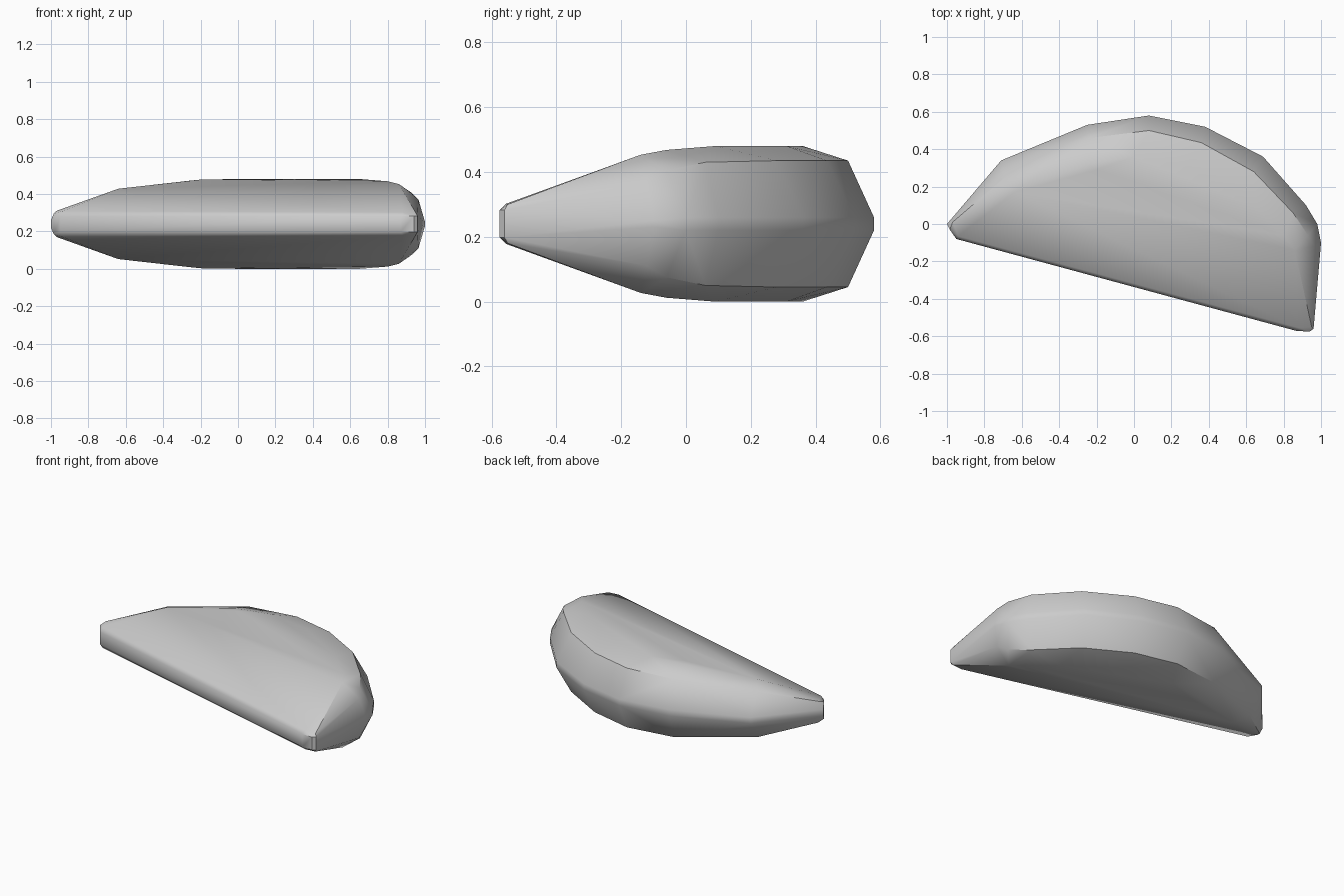
import bpy, bmesh

if "Cube" in bpy.data.objects:
    bpy.data.objects.remove(bpy.data.objects["Cube"])

MID = 0.24  # mirror plane height

# Each profile point: x, y, half height above the mirror plane
rind = [(-1, 0, .02), (-.71, .34, .02), (-.25, .53, .02), (.08, .58, .02),
        (.38, .52, .02), (.69, .36, .02), (.92, .10, .02), (.98, 0, .02), (1, -.10, .01)]
shoulder = [(-.69, .25, .15), (-.24, .46, .19), (.08, .50, .195), (.36, .435, .195),
            (.64, .28, .195), (.85, .06, .19), (.93, -.06, .165), (.965, -.12, .13)]
crest = [(-.64, .17, .188), (-.25, .32, .232), (-.2, .29, .237), (0, .36, .24),
         (.28, .31, .24), (.65, .09, .24), (.80, -.06, .228), (.86, -.14, .213)]
front_edge = [(-.97, .01, .07), (-.985, -.03, .055), (-.94, -.065, .068), (-.95, -.08, .04),
              (.87, -.572, .042), (.94, -.575, .042), (.96, -.56, .042),
              (.88, -.555, .062), (.95, -.55, .06)]

# Wedge body: convex skin over the mirrored profiles
bm = bmesh.new()
for x, y, h in rind + shoulder + crest + front_edge:
    for s in (1, -1):
        bm.verts.new((x, y, MID + s * h))
hull = bmesh.ops.convex_hull(bm, input=bm.verts[:])
loose = [v for v in bm.verts if not v.link_faces]
bmesh.ops.delete(bm, geom=loose, context='VERTS')
bmesh.ops.dissolve_limit(bm, angle_limit=0.02, verts=bm.verts[:], edges=bm.edges[:])
bmesh.ops.recalc_face_normals(bm, faces=bm.faces[:])
mesh = bpy.data.meshes.new("wedge")
bm.to_mesh(mesh)
bm.free()
wedge = bpy.data.objects.new("wedge", mesh)
bpy.context.collection.objects.link(wedge)

# Soft shading across the shallow facets
bpy.context.view_layer.objects.active = wedge
wedge.select_set(True)
bpy.ops.object.shade_smooth_by_angle(angle=0.6)
